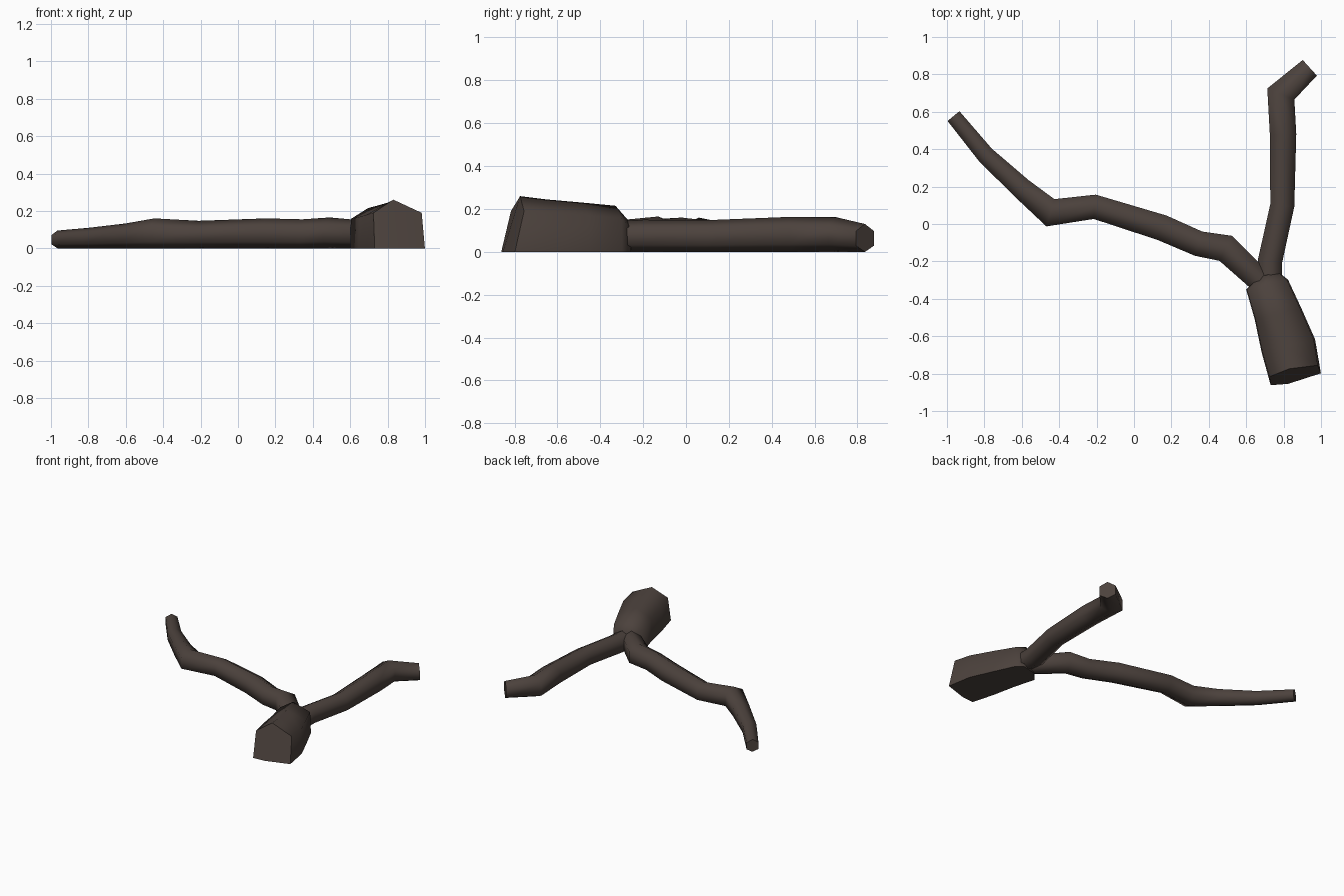
import bpy
import bmesh
from math import radians
from mathutils import Vector

if "Cube" in bpy.data.objects:
    bpy.data.objects.remove(bpy.data.objects["Cube"], do_unlink=True)

bark = bpy.data.materials.new("dark_brown_bark")
bark.use_nodes = True
colour = (0.072, 0.054, 0.046, 1)
bark.diffuse_color = colour
bark.node_tree.nodes["Principled BSDF"].inputs["Base Color"].default_value = colour

# Cross-sections as (across, up), both scaled per ring
BRANCH = [(0, 0), (1, 0.22), (1, 0.75), (0, 1), (-1, 0.75), (-1, 0.22)]
TRUNK = [(-0.3, 0), (1, 0), (0.95, 0.73), (-0.15, 1), (-0.97, 0.73), (-1, 0)]


def loft(name, profile, rings, folded_start=False):
    """Skin rings of (centre, across, half width, height, lean) into one object."""
    bm = bmesh.new()
    loops = []
    for centre, across, half, height, lean in rings:
        along = Vector((-across.y, across.x, 0))
        loops.append([bm.verts.new(centre + across * half * u
                                   + along * lean * v * height
                                   + Vector((0, 0, v * height)))
                      for u, v in profile])
    n = len(profile)
    for a, b in zip(loops, loops[1:]):
        for i in range(n):
            j = (i + 1) % n
            bm.faces.new((a[i], a[j], b[j], b[i]))
    first = loops[0]
    if folded_start:
        # Cut face creased from the peak down to the ground
        first[0].co.y -= 0.015
        bm.faces.new(first[:4])
        bm.faces.new(first[3:] + first[:1])
    else:
        bm.faces.new(first)
    bm.faces.new(loops[-1])
    bmesh.ops.recalc_face_normals(bm, faces=bm.faces)
    mesh = bpy.data.meshes.new(name)
    bm.to_mesh(mesh)
    bm.free()
    mesh.materials.append(bark)
    obj = bpy.data.objects.new(name, mesh)
    bpy.context.collection.objects.link(obj)
    bpy.ops.object.select_all(action="DESELECT")
    obj.select_set(True)
    bpy.context.view_layer.objects.active = obj
    bpy.ops.object.shade_smooth_by_angle(angle=radians(66))


def branch(name, path):
    """Hexagonal limb through (x, y, height) points with mitred bends."""
    points = [Vector((x, y, 0)) for x, y, h in path]
    rings = []
    for i, p in enumerate(points):
        before = (p - points[i - 1]).normalized() if i else None
        after = (points[i + 1] - p).normalized() if i + 1 < len(points) else None
        along = ((before or after) + (after or before)).normalized()
        across = Vector((along.y, -along.x, 0))
        half = 0.433 * path[i][2] / along.dot(after or before)
        rings.append((p, across, half, path[i][2], 0))
    loft(name, BRANCH, rings)


# Thick root base with a slanted cut end
base = [(0.865, -0.83, 0.138, 0.26, 0.24), (0.825, -0.65, 0.147, 0.245, 0),
        (0.77, -0.48, 0.128, 0.23, 0), (0.712, -0.325, 0.115, 0.215, 0),
        (0.72, -0.27, 0.055, 0.15, 0)]
side = Vector((0.97, 0.23, 0)).normalized()
loft("root_base", TRUNK,
     [(Vector((x, y, 0)), side, half, h, lean) for x, y, half, h, lean in base],
     folded_start=True)

# Long root reaching to the right side
branch("long_root", [(0.73, -0.36, 0.14), (0.655, -0.285, 0.15), (0.49, -0.13, 0.165),
                     (0.345, -0.105, 0.155), (0.15, -0.02, 0.16), (-0.21, 0.092, 0.147),
                     (-0.447, 0.06, 0.16), (-0.6, 0.19, 0.133), (-0.795, 0.37, 0.11),
                     (-0.965, 0.577, 0.095)])

# Short root reaching to the back
branch("back_root", [(0.73, -0.4, 0.14), (0.727, -0.2, 0.15), (0.793, 0.1, 0.148),
                     (0.797, 0.48, 0.163), (0.785, 0.695, 0.163), (0.94, 0.835, 0.13)])
